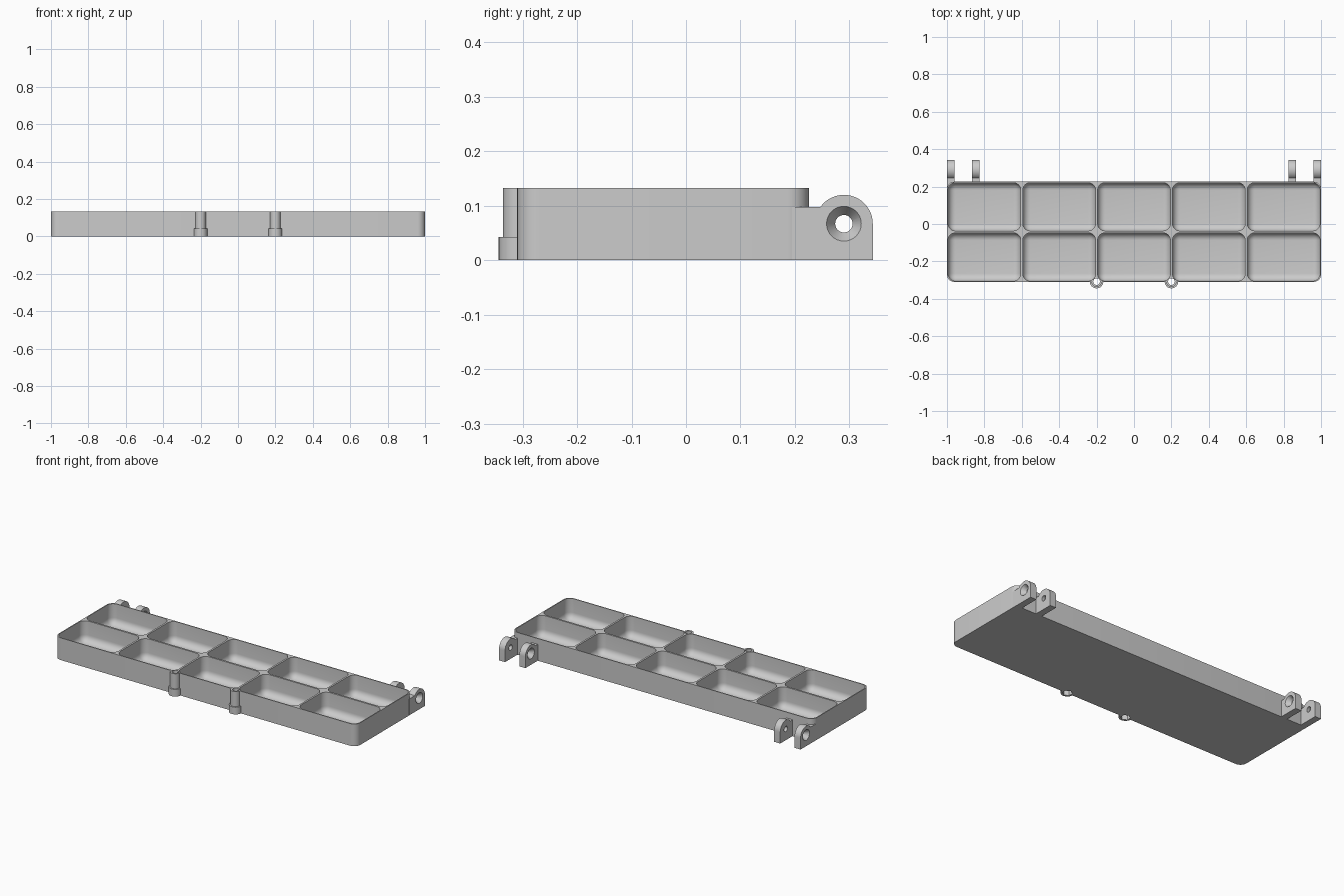
import bpy, bmesh
from math import pi, sin, cos
from mathutils import Matrix, Vector

if "Cube" in bpy.data.objects:
    bpy.data.objects.remove(bpy.data.objects["Cube"], do_unlink=True)

grey = bpy.data.materials.new("mid_grey")
grey.use_nodes = True
color = (0.6, 0.6, 0.6, 1)
grey.diffuse_color = color
grey.node_tree.nodes["Principled BSDF"].inputs["Base Color"].default_value = color

# Main sizes
FRONT, BACK, HEIGHT = -0.31, 0.226, 0.133
MID_Y = (FRONT + BACK) / 2
PITCH_X, PITCH_Y = 0.4, (BACK - FRONT) / 2
WALL, FLOOR, ROUND = 0.011, 0.01, 0.04


def finish(name, bm):
    bmesh.ops.recalc_face_normals(bm, faces=bm.faces)
    mesh = bpy.data.meshes.new(name)
    bm.to_mesh(mesh)
    bm.free()
    obj = bpy.data.objects.new(name, mesh)
    mesh.materials.append(grey)
    bpy.context.collection.objects.link(obj)
    return obj


def add_box(bm, size, center):
    scale = Matrix.Diagonal((*size, 1))
    return bmesh.ops.create_cube(bm, size=1, matrix=Matrix.Translation(center) @ scale)["verts"]


def round_edges(bm, edges, segments):
    bmesh.ops.bevel(bm, geom=edges, offset=ROUND, segments=segments,
                    profile=0.5, affect='EDGES')


def add_cone(bm, r1, r2, depth, center, sides=32, axis=None):
    turn = Matrix.Identity(4)
    if axis:
        turn = Vector(axis).to_track_quat('Z', 'Y').to_matrix().to_4x4()
    bmesh.ops.create_cone(bm, cap_ends=True, segments=sides, radius1=r1, radius2=r2,
                          depth=depth, matrix=Matrix.Translation(center) @ turn)


def combine(obj, other, operation='DIFFERENCE', discard=False):
    bpy.context.view_layer.objects.active = obj
    mod = obj.modifiers.new("combine", 'BOOLEAN')
    mod.operation, mod.object, mod.solver = operation, other, 'EXACT'
    bpy.ops.object.modifier_apply(modifier=mod.name)
    if discard:
        bpy.data.objects.remove(other, do_unlink=True)


parts = []

# Pocket cutter: two rows of five rounded compartments
bm = bmesh.new()
for row in (-0.5, 0.5):
    for col in range(-2, 3):
        cell = bmesh.new()
        add_box(cell, (PITCH_X - WALL, PITCH_Y - WALL, 0.4),
                (col * PITCH_X, MID_Y + row * PITCH_Y, FLOOR + 0.2))
        round_edges(cell, cell.edges[:], 8)
        temp = bpy.data.meshes.new("cell")
        cell.to_mesh(temp)
        cell.free()
        bm.from_mesh(temp)
        bpy.data.meshes.remove(temp)
pockets = finish("pocket_cutter", bm)
pockets.hide_render = True

# Tray body with rounded upright corners
bm = bmesh.new()
add_box(bm, (2, BACK - FRONT, HEIGHT), (0, MID_Y, HEIGHT / 2))
upright = [e for e in bm.edges if abs(e.verts[0].co.z - e.verts[1].co.z) > 0.01]
round_edges(bm, upright, 8)
tray = finish("tray", bm)
combine(tray, pockets)
parts.append(tray)

# Latch tubes with a wider collar, a through hole and a hexagonal recess below
TUBE_Y = -0.308
for side, x in (("right", -0.2), ("left", 0.2)):
    bm = bmesh.new()
    add_cone(bm, 0.028, 0.028, HEIGHT, (x, TUBE_Y, HEIGHT / 2))
    tube = finish("latch_tube_" + side, bm)
    bm = bmesh.new()
    add_cone(bm, 0.036, 0.036, 0.043, (x, TUBE_Y, 0.0215))
    combine(tube, finish("collar", bm), 'UNION', True)
    combine(tube, pockets)
    for radius, sides, height in ((0.018, 32, 0.4), (0.027, 6, 0.06)):
        bm = bmesh.new()
        add_cone(bm, radius, radius, height, (x, TUBE_Y, 0), sides)
        hole = finish("hole", bm)
        combine(tube, hole)
        combine(tray, hole, discard=True)
    parts.append(tube)

# Hinge arms: round-topped plates with a countersunk hole
PIN_Y, PIN_Z, ARM_R, THICK = 0.29, 0.067, 0.053, 0.04
for name, x, outward in (("right_outer", -0.98, -1), ("right_inner", -0.845, 1),
                         ("left_inner", 0.845, -1), ("left_outer", 0.98, 1)):
    arc = [i / 20 * 0.8 * pi for i in range(21)]
    outline = [(0.195, 0), (PIN_Y + ARM_R, 0)]
    outline += [(PIN_Y + ARM_R * cos(a), PIN_Z + ARM_R * sin(a)) for a in arc]
    outline.append((0.195, outline[-1][1]))
    bm = bmesh.new()
    face = bm.faces.new([bm.verts.new((x - THICK / 2, y, z)) for y, z in outline])
    swept = bmesh.ops.extrude_face_region(bm, geom=[face])["geom"]
    bmesh.ops.translate(bm, vec=(THICK, 0, 0),
                        verts=[v for v in swept if isinstance(v, bmesh.types.BMVert)])
    arm = finish("hinge_arm_" + name, bm)
    combine(arm, pockets)
    for r1, r2, depth, shift in ((0.016, 0.016, 0.1, 0), (0.016, 0.032, 0.025, 0.0076)):
        bm = bmesh.new()
        add_cone(bm, r1, r2, depth, (x + outward * shift, PIN_Y, PIN_Z),
                 axis=(outward, 0, 0))
        combine(arm, finish("pin_hole", bm), discard=True)
    parts.append(arm)

bpy.data.objects.remove(pockets, do_unlink=True)

# Smooth shading on the rounded faces
bpy.ops.object.select_all(action='DESELECT')
for part in parts:
    part.select_set(True)
bpy.context.view_layer.objects.active = tray
bpy.ops.object.shade_smooth_by_angle(angle=pi / 6)
